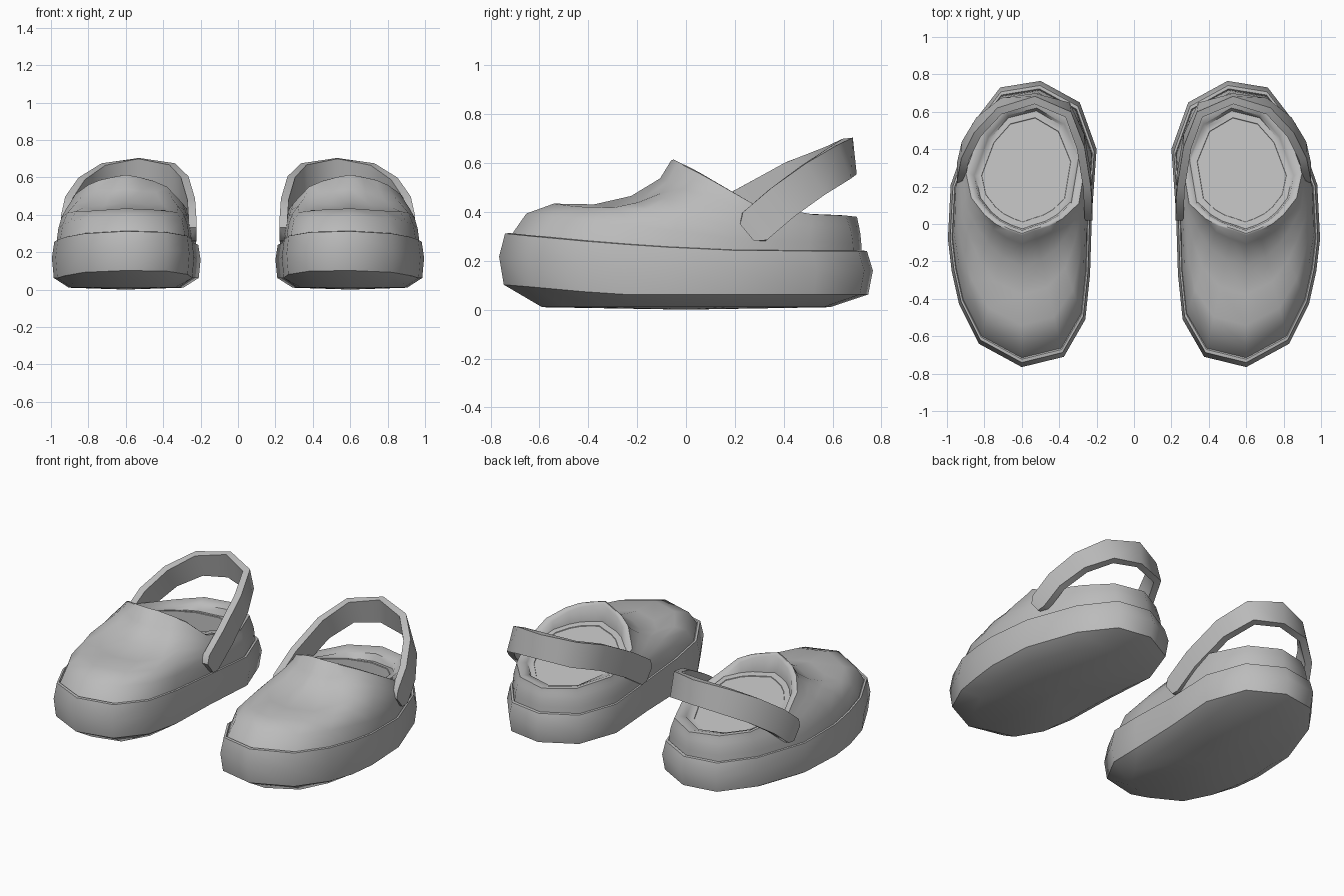
import bpy, bmesh
from mathutils import Vector

cube = bpy.data.objects.get("Cube")
if cube:
    bpy.data.objects.remove(cube, do_unlink=True)

grey = bpy.data.materials.new("plain_grey")
grey.use_nodes = True
grey.diffuse_color = (0.5, 0.5, 0.5, 1)
grey.node_tree.nodes["Principled BSDF"].inputs["Base Color"].default_value = (0.5, 0.5, 0.5, 1)


def loft(name, rings, cap_start=None, cap_end=None, angle=0.85):
    """Bridge matching rings of points; caps are fans to a given centre point."""
    bm = bmesh.new()
    rows = [[bm.verts.new(p) for p in ring] for ring in rings]
    n = len(rows[0])
    for a, b in zip(rows, rows[1:]):
        for i in range(n):
            j = (i + 1) % n
            bm.faces.new((a[i], a[j], b[j], b[i]))
    for row, centre in ((rows[0], cap_start), (rows[-1], cap_end)):
        if centre is not None:
            c = bm.verts.new(centre)
            for i in range(n):
                bm.faces.new((row[i], row[(i + 1) % n], c))
    bmesh.ops.recalc_face_normals(bm, faces=bm.faces)
    mesh = bpy.data.meshes.new(name)
    bm.to_mesh(mesh)
    bm.free()
    mesh.materials.append(grey)
    obj = bpy.data.objects.new(name, mesh)
    bpy.context.collection.objects.link(obj)
    # The second shoe is a mirror copy across x = 0
    mod = obj.modifiers.new("pair", 'MIRROR')
    mod.use_mirror_merge = False
    bpy.ops.object.select_all(action='DESELECT')
    obj.select_set(True)
    bpy.context.view_layer.objects.active = obj
    bpy.ops.object.shade_smooth_by_angle(angle=angle)


# Footprint, from the heel round the outer side to the toe and back
outline = [(.50, .765), (.715, .73), (.865, .535), (.98, .21), (.995, -.08),
           (.975, -.25), (.935, -.43), (.83, -.64), (.60, -.765), (.375, -.71),
           (.26, -.51), (.235, -.27), (.225, .05), (.20, .40), (.29, .65)]
# Edge of the foot opening, matching the footprint point by point
rim = [(.51, .70, .38), (.69, .655, .385), (.81, .52, .39), (.90, .28, .43),
       (.87, .14, .51), (.80, .05, .56), (.74, 0, .585), (.67, -.035, .60),
       (.60, -.06, .612), (.53, -.035, .60), (.45, -.01, .58), (.38, .03, .55),
       (.295, .11, .46), (.25, .38, .40), (.34, .60, .385)]


def scaled(x, y, s):
    return .6 + (x - .6) * s, y * s


def sole_top(y):
    return .24 + .07 * max(0, (.35 - y) / 1.1) ** 1.6


def sole_low(y):
    return .062 + .04 * min(1, max(0, (-.3 - y) / .45))


def sole_ring(s, height):
    return [(*scaled(x, y, s), height(y)) for x, y in outline]


# Sole
loft("sole", [
    sole_ring(.77, lambda y: .01),
    sole_ring(.975, sole_low),
    sole_ring(1, lambda y: .45 * sole_low(y) + .55 * sole_top(y)),
    sole_ring(.968, sole_top),
    sole_ring(.945, lambda y: sole_top(y) + .002),
    sole_ring(.92, lambda y: sole_top(y) - .02),
], cap_start=(.6, 0, 0), angle=.81)

# Upper shell: toe profile blended with a rounder side profile
steps = [0, .1, .27, .52, .75, .93, 1]
toe_rise = [0, .3, .43, .42, .53, .76, 1]
side_rise = [0, .3, .53, .71, .84, .95, 1]
shell = []
for t, f, s in zip(steps, toe_rise, side_rise):
    ring = []
    for (ox, oy), (rx, ry, rz) in zip(outline, rim):
        bx, by = scaled(ox, oy, .94)
        bz = sole_top(oy) - .012
        w = min(1, max(0, (-.16 - by) / .42))
        ring.append((bx + (rx - bx) * t, by + (ry - by) * t,
                     bz + (rz - bz) * (w * f + (1 - w) * s)))
    shell.append(ring)


def inner(s, cy, height):
    ring = []
    for x, y, z in rim:
        iy = cy + (y - cy) * s
        ring.append((.58 + (x - .58) * s, iy, height(iy, z)))
    return ring


def bed(y, z=0):
    return .335 + .27 * (.57 - y)


# Rim thickness, short inside wall and the sloping footbed
shell += [inner(.95, .13, lambda y, z: z + .002),
          inner(.86, .13, lambda y, z: z - .012),
          inner(.83, .14, bed), inner(.735, .205, bed),
          inner(.73, .205, lambda y, z: bed(y) - .004)]
loft("upper_shell", shell, cap_end=(.58, .3, bed(.3) - .004))

# Heel strap: a flat band with narrowed ends
path = [Vector(p) for p in (
    (.925, .25, .315), (.925, .28, .34), (.902, .39, .435), (.83, .52, .53),
    (.71, .63, .60), (.53, .67, .627), (.355, .61, .60), (.285, .44, .535),
    (.25, .23, .42), (.243, .075, .318), (.243, .045, .295))]
last = len(path) - 1
bands = []
for i, p in enumerate(path):
    tangent = (path[min(i + 1, last)] - path[max(i - 1, 0)]).normalized()
    lean = abs(i - last / 2) / (last / 2)
    up = Vector((0, -.008 - .055 * min(1, lean * 1.3), .075))
    up = (up - tangent * up.dot(tangent)).normalized()
    out = tangent.cross(up).normalized() * .021
    half = up * (.045 if i in (0, last) else .075)
    bands.append([p + half + out, p + half - out, p - half - out, p - half + out])
loft("heel_strap", bands, cap_start=path[0], cap_end=path[-1], angle=.9)
